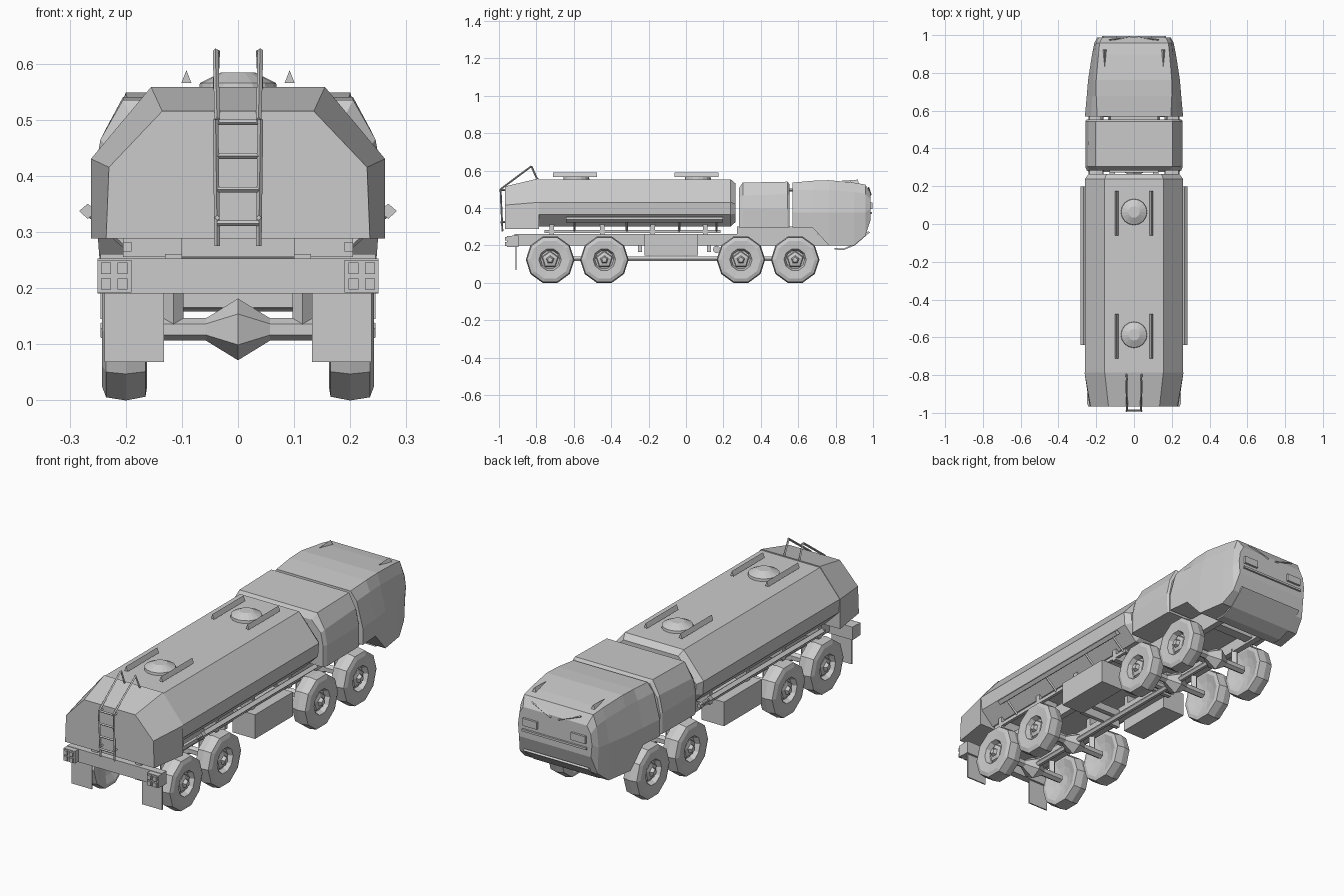
import bpy, bmesh
from math import pi, cos, sin
from mathutils import Vector

if "Cube" in bpy.data.objects:
    bpy.data.objects.remove(bpy.data.objects["Cube"])


def make(name, verts, faces):
    bm = bmesh.new()
    vs = [bm.verts.new(v) for v in verts]
    for f in faces:
        bm.faces.new([vs[i] for i in f])
    bmesh.ops.recalc_face_normals(bm, faces=bm.faces)
    me = bpy.data.meshes.new(name)
    bm.to_mesh(me)
    bm.free()
    ob = bpy.data.objects.new(name, me)
    bpy.context.collection.objects.link(ob)
    return ob


def rings(name, loops):
    n = len(loops[0])
    verts = [p for l in loops for p in l]
    faces = [list(range(n)), list(range(len(verts) - n, len(verts)))]
    for k in range(len(loops) - 1):
        for i in range(n):
            j = (i + 1) % n
            faces.append([k*n + i, k*n + j, (k+1)*n + j, (k+1)*n + i])
    return make(name, verts, faces)


def loft(name, sections):
    # each section: y, then the right half outline (x, z) from top to bottom
    return rings(name, [[(x, y, z) for x, z in h] + [(-x, y, z) for x, z in reversed(h)]
                        for y, h in sections])


def box(name, x, y, z):
    return rings(name, [[(a, y[0], z[0]), (a, y[1], z[0]), (a, y[1], z[1]), (a, y[0], z[1])] for a in x])


def lathe_x(name, cy, cz, prof, n, turn=0.0):
    # profile of (x, radius) turned around an axle line
    return rings(name, [[(x, cy + r*sin(2*pi*i/n + turn), cz + r*cos(2*pi*i/n + turn)) for i in range(n)]
                        for x, r in prof])


def tube(name, a, b, r, n=4):
    a, b = Vector(a), Vector(b)
    d = (b - a).normalized()
    u = d.orthogonal().normalized()
    v = d.cross(u)
    return rings(name, [[p + r*(u*cos(2*pi*i/n + pi/4) + v*sin(2*pi*i/n + pi/4)) for i in range(n)]
                        for p in (a, b)])


# tank barrel
body = [(.155, .558), (.26, .435), (.255, .37), (.19, .305)]
loft("tank", [(-.79, body), (.235, body),
              (.262, [(.145, .535), (.24, .425), (.235, .375), (.175, .33)])])

# rear equipment housing
loft("rear_housing", [(-.97, [(.135, .52), (.23, .42), (.235, .293)]),
                      (-.79, [(.155, .563), (.262, .435), (.262, .293)])])

# middle body module behind the cab
loft("mid_module", [(.28, [(.19, .51), (.238, .46), (.25, .40), (.25, .30)]),
                    (.30, [(.205, .54), (.245, .47), (.258, .40), (.258, .30)]),
                    (.54, [(.205, .545), (.24, .48), (.258, .40), (.255, .30)]),
                    (.55, [(.195, .53), (.235, .47), (.25, .40), (.25, .30)])])

# cab shell
loft("cab", [(.565, [(.195, .54), (.228, .50), (.26, .38), (.26, .30)]),
             (.675, [(.20, .55), (.22, .50), (.25, .38), (.25, .298)]),
             (.76, [(.20, .553), (.216, .50), (.243, .38), (.243, .205)]),
             (.895, [(.188, .54), (.205, .49), (.222, .38), (.222, .205)]),
             (.955, [(.182, .53), (.20, .48), (.21, .38), (.205, .255)]),
             (.983, [(.168, .485), (.188, .45), (.195, .40), (.19, .34)])])
# front bumper guard plate
rings("bumper_guard", [[(x, .98, .275), (x, .90, .205), (x, .84, .18), (x, .79, .182),
                        (x, .79, .19), (x, .84, .188), (x, .89, .21), (x, .97, .28)] for x in (-.17, .17)])
box("grille_bar", (-.17, .17), (.97, .992), (.372, .382))
for s in (-1, 1):
    make("roof_fin", [(s*.165, .92, .535), (s*.145, .92, .535), (s*.155, .83, .55), (s*.155, .915, .556)],
         [(0, 1, 2), (0, 1, 3), (1, 2, 3), (2, 0, 3)])
    box("headlight", (s*.09, s*.165), (.97, .993), (.40, .435))
    tube("wiper", (s*.02, .985, .475), (s*.13, .972, .515), .004)
    for x in (.13, .17):
        tube("cab_link", (s*x, .545, .50), (s*x, .575, .50), .008)

# roof hatches and their guard rails
for y in (.06, -.59):
    n = 16
    rings("hatch", [[(r*cos(2*pi*i/n), y + r*sin(2*pi*i/n), z) for i in range(n)]
                    for r, z in ((.07, .555), (.068, .57), (.03, .589))])
    for s in (-1, 1):
        rings("hatch_rail", [[(s*.092 - .009, b, .57), (s*.092 + .009, b, .57), (s*.092, b, .593)]
                             for b in (y - .125, y + .11)])

# rear ladder
path = [(-.985, .28), (-.995, .505), (-.83, .628), (-.80, .56)]
for s in (-1, 1):
    for a, b in zip(path, path[1:]):
        tube("ladder_rail", (s*.037, *a), (s*.04, *b), .005)
    for z in (.33, .50):
        tube("ladder_bracket", (s*.037, -.965, z), (s*.037, -.995, z), .005)
for z in (.32, .38, .44, .50):
    tube("ladder_rung", (-.037, -.99, z), (.037, -.99, z), .005)

# chassis frame
for s in (-1, 1):
    box("frame_rail", (s*.10, s*.13), (-.92, .80), (.205, .265))
    box("tank_cradle_rail", (s*.19, s*.205), (-.76, .18), (.27, .287))
    box("side_box", (s*.125, s*.245), (-.225, .06), (.15, .265))
    for y in (-.72, -.45, -.18, .10):
        box("tank_support", (s*.10, s*.205), (y - .012, y + .012), (.26, .315))
    # walkway tube along each tank side
    rings("side_walkway", [[(s*.25, y, .342), (s*.268, y, .355), (s*.283, y, .342), (s*.268, y, .328)]
                           for y in (-.645, .195)])
    for y in (-.6, -.32, -.04, .16):
        tube("walkway_bracket", (s*.27, y, .342), (s*.20, y, .28), .006)
    # tail lamps and mud flaps
    box("lamp_housing", (s*.19, s*.25), (-.96, -.93), (.197, .255))
    for x in (.197, .226):
        for z in (.202, .23):
            box("tail_lamp", (s*x, s*(x + .018)), (-.97, -.955), (z, z + .02))
    box("mud_flap", (s*.132, s*.238), (-.916, -.91), (.073, .20))
box("rear_bumper", (-.25, .25), (-.935, -.90), (.195, .257))
for y in (-.58, -.25, .08, .43, .70):
    box("cross_member", (-.12, .12), (y - .025, y + .025), (.215, .25))
box("cab_floor", (-.13, .13), (.27, .70), (.26, .305))
tube("air_tank", (-.10, .16, .183), (.10, .16, .183), .02, 8)
for y in (-.25, .12):
    box("air_tank_hanger", (-.11, .11), (y - .01, y + .01), (.17, .21))

# axles, differentials and drive shaft
wheel_y = (-.73, -.44, .29, .58)
tube("drive_shaft", (0, -.73, .133), (0, .58, .133), .014, 6)
for y in wheel_y:
    lathe_x("axle", y, .131, [(-.165, .02), (.165, .02)], 6)
    lathe_x("differential", y, .131, [(-.07, .012), (0, .055), (.07, .012)], 6)
    for s in (-1, 1):
        tube("spring_strut", (s*.115, y, .14), (s*.115, y, .22), .018)
        # wheel with tyre, dished rim and five-sided hub
        lathe_x("wheel", y, .128, [(s*.185, .03), (s*.175, .07), (s*.162, .105), (s*.165, .123), (s*.20, .13),
                                   (s*.235, .124), (s*.242, .105), (s*.238, .06), (s*.215, .05)], 10, pi/10)
        lathe_x("hub", y, .128, [(s*.21, .05), (s*.225, .042), (s*.23, .022), (s*.245, .014)], 5)

# bring the whole model to z = 0 and centre
bpy.context.view_layer.update()
pts = [v.co for o in bpy.data.objects for v in o.data.vertices]
lo = [min(p[i] for p in pts) for i in range(3)]
hi = [max(p[i] for p in pts) for i in range(3)]
shift = Vector((0, -(lo[1] + hi[1])/2, -lo[2]))
for o in bpy.data.objects:
    o.location = shift
